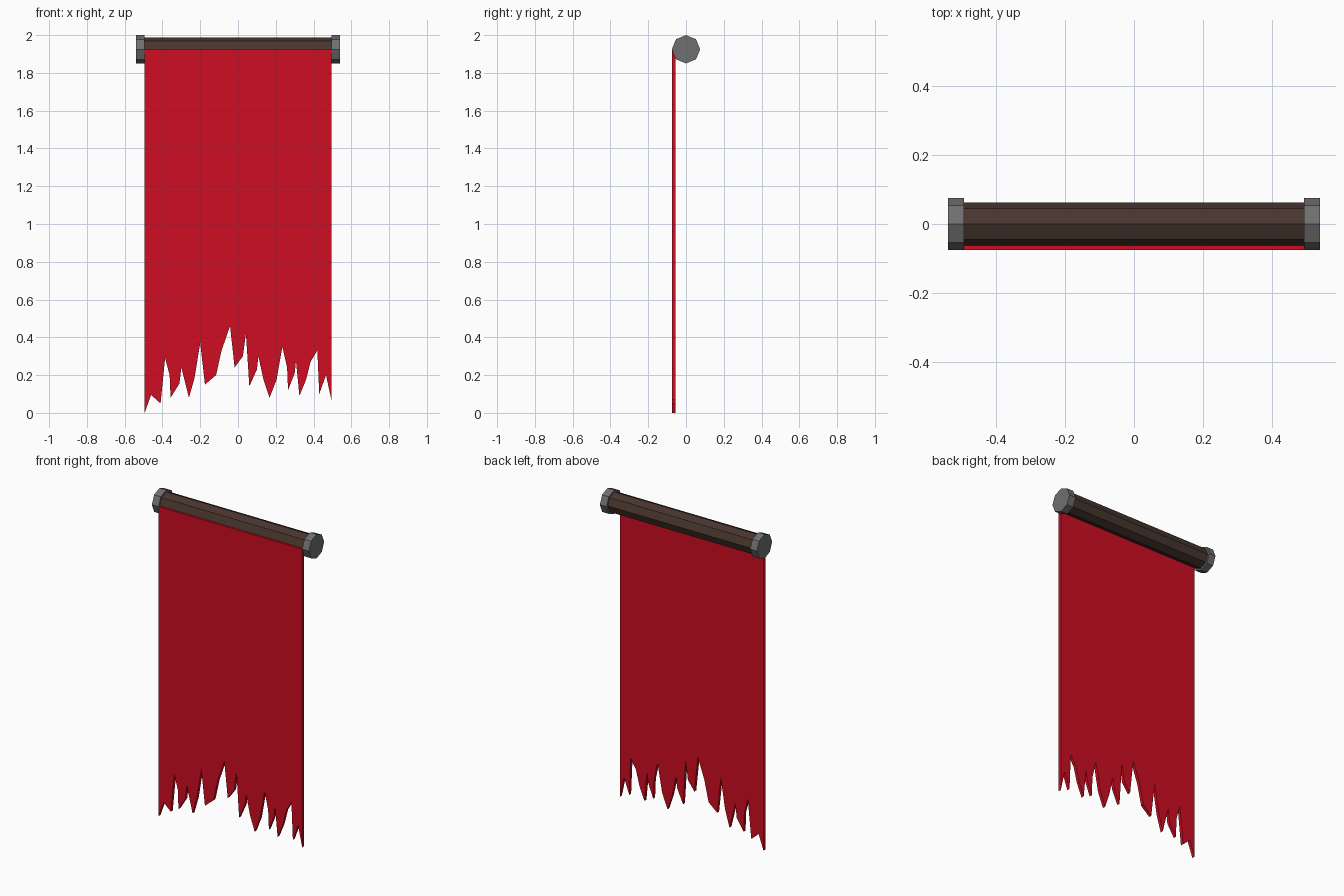
import bpy
import bmesh
from math import pi
from mathutils import Matrix

default_cube = bpy.data.objects.get("Cube")
if default_cube:
    bpy.data.objects.remove(default_cube, do_unlink=True)


def make_material(name, colour):
    mat = bpy.data.materials.new(name)
    mat.use_nodes = True
    mat.diffuse_color = (*colour, 1)
    mat.node_tree.nodes["Principled BSDF"].inputs["Base Color"].default_value = (*colour, 1)
    return mat


def add_object(name, bm, mat):
    bmesh.ops.recalc_face_normals(bm, faces=bm.faces)
    mesh = bpy.data.meshes.new(name)
    bm.to_mesh(mesh)
    bm.free()
    mesh.materials.append(mat)
    obj = bpy.data.objects.new(name, mesh)
    bpy.context.scene.collection.objects.link(obj)
    return obj


def add_bar(name, radius, x_start, x_end, mat):
    """Eight-sided bar along x, with corners at the top and bottom."""
    bm = bmesh.new()
    place = Matrix.Translation(((x_start + x_end) / 2, 0, AXIS_Z)) @ Matrix.Rotation(pi / 2, 4, "Y")
    bmesh.ops.create_cone(bm, cap_ends=True, segments=8, radius1=radius, radius2=radius,
                          depth=x_end - x_start, matrix=place)
    return add_object(name, bm, mat)


AXIS_Z = 1.925
HALF_WIDTH = 0.494
CAP_END = 0.54
CLOTH_FRONT = -0.075
CLOTH_DEPTH = 0.019

red = make_material("red cloth", (0.62, 0.004, 0.016))
brown = make_material("dark wood", (0.065, 0.037, 0.027))
grey = make_material("grey metal", (0.16, 0.16, 0.16))

# Pole and its two end caps
add_bar("pole", 0.063, -HALF_WIDTH, HALF_WIDTH, brown)
add_bar("left_cap", 0.075, HALF_WIDTH, CAP_END, grey)
add_bar("right_cap", 0.075, -CAP_END, -HALF_WIDTH, grey)

# Torn lower edge as (x, z) in hundredths, between the two straight sides
torn_edge = [
    (-46, 9.5), (-41, 5), (-38.6, 29), (-36.2, 20), (-35.7, 8), (-31, 15.5),
    (-30, 24), (-26, 8), (-23, 18.5), (-20, 37), (-17.5, 15), (-11.6, 20),
    (-8.7, 33), (-4.2, 46), (-1.8, 24), (2.6, 30), (4.2, 42), (6, 14),
    (10, 23), (10.8, 30), (13.5, 17.5), (16.7, 8), (20.4, 17.5), (23.5, 35),
    (26, 24), (26.5, 12), (30, 21), (30.7, 27.5), (32.5, 9), (36, 17.5),
    (38.4, 27), (42, 33), (43, 10), (46.6, 20),
]
outline = [(-HALF_WIDTH, AXIS_Z), (-HALF_WIDTH, 0)]
outline += [(x / 100, z / 100) for x, z in torn_edge]
outline += [(HALF_WIDTH, 0.07), (HALF_WIDTH, AXIS_Z)]

# Hanging cloth, extruded from its outline
bm = bmesh.new()
front = bm.faces.new([bm.verts.new((x, CLOTH_FRONT, z)) for x, z in outline])
extruded = bmesh.ops.extrude_face_region(bm, geom=[front], use_keep_orig=True)
moved = [v for v in extruded["geom"] if isinstance(v, bmesh.types.BMVert)]
bmesh.ops.translate(bm, verts=moved, vec=(0, CLOTH_DEPTH, 0))
add_object("cloth", bm, red)
